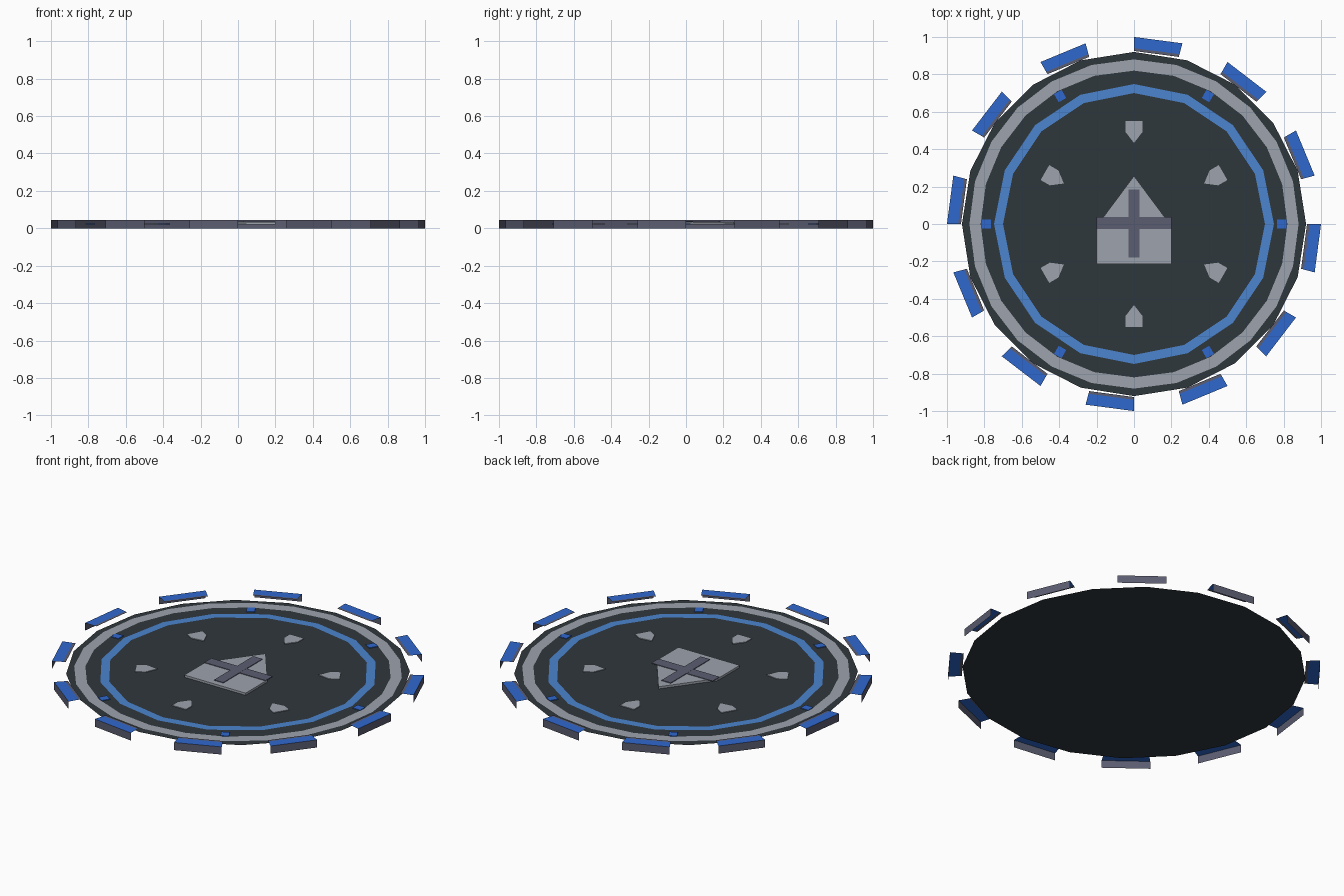
import bpy
import math
from mathutils import Matrix, Vector

cube = bpy.data.objects.get("Cube")
if cube:
    bpy.data.objects.remove(cube)

DISC_Z = 0.02
RIM_TOP = 0.045


def material(name, rgb):
    mat = bpy.data.materials.new(name)
    mat.use_nodes = True
    mat.diffuse_color = (*rgb, 1)
    mat.node_tree.nodes["Principled BSDF"].inputs["Base Color"].default_value = (*rgb, 1)
    return mat


charcoal = material("charcoal", (0.028, 0.038, 0.046))
light_grey = material("light_grey", (0.34, 0.37, 0.42))
slate = material("slate", (0.105, 0.11, 0.165))
sky_blue = material("sky_blue", (0.07, 0.235, 0.62))
deep_blue = material("deep_blue", (0.028, 0.14, 0.62))


def add_mesh(name, verts, faces, mats, face_mats=()):
    mesh = bpy.data.meshes.new(name)
    mesh.from_pydata(verts, [], faces)
    for mat in mats:
        mesh.materials.append(mat)
    for poly, index in zip(mesh.polygons, face_mats):
        poly.material_index = index
    obj = bpy.data.objects.new(name, mesh)
    bpy.context.collection.objects.link(obj)


def polar(radius, angle, z):
    return (radius * math.cos(angle), radius * math.sin(angle), z)


def circle(radius, sides, z):
    return [polar(radius, math.tau * i / sides, z) for i in range(sides)]


def flat_ring(name, inner, outer, sides, z, mat):
    verts = circle(inner, sides, z) + circle(outer, sides, z)
    faces = []
    for i in range(sides):
        j = (i + 1) % sides
        faces.append((i, sides + i, sides + j, j))
    add_mesh(name, verts, faces, [mat])


def plate(name, outline, bottom, top, mat, angle=0):
    """Extrude a counter-clockwise outline and turn it about the centre."""
    n = len(outline)
    turn = Matrix.Rotation(angle, 3, 'Z')
    verts = [turn @ Vector((x, y, z)) for z in (bottom, top) for x, y in outline]
    faces = [tuple(reversed(range(n))), tuple(range(n, 2 * n))]
    faces += [(i, (i + 1) % n, n + (i + 1) % n, n + i) for i in range(n)]
    add_mesh(name, verts, faces, [mat])


def box_outline(x0, x1, y0, y1):
    return [(x0, y0), (x1, y0), (x1, y1), (x0, y1)]


# Thin floor with two painted rings
add_mesh("floor_disc", circle(0.92, 20, DISC_Z), [tuple(range(20))], [charcoal])
flat_ring("outer_ring", 0.82, 0.88, 24, DISC_Z + 0.003, light_grey)
flat_ring("inner_ring", 0.70, 0.748, 16, DISC_Z + 0.003, sky_blue)

# Rim segments: open shells with an outer wall, a blue top and a grey inner lip
step = math.tau / 24
rim_profile = [(1.0, 0.0), (1.0, RIM_TOP), (0.94, RIM_TOP), (0.925, RIM_TOP)]
rim_faces = [(2 * i, 2 * i + 1, 2 * i + 3, 2 * i + 2) for i in range(3)]
for k in range(12):
    start = (2 * k + 1) * step
    verts = [polar(r, a, z) for r, z in rim_profile for a in (start, start + step)]
    add_mesh(f"rim_segment_{k + 1}", verts, rim_faces, [slate, deep_blue], [0, 1, 0])

# Markers between the rings and arrows pointing to the centre
arrow = [(0.433, 0), (0.493, -0.046), (0.55, -0.046), (0.55, 0.046), (0.493, 0.046)]
for k in range(6):
    angle = k * math.tau / 6
    plate(f"marker_{k + 1}", box_outline(0.765, 0.815, -0.023, 0.023),
          DISC_Z + 0.001, DISC_Z + 0.005, deep_blue, angle)
    plate(f"arrow_{k + 1}", arrow, DISC_Z + 0.001, DISC_Z + 0.005,
          light_grey, angle + math.tau / 12)

# Central pointed plate with a cross laid on it
house = [(-0.2, -0.215), (0.2, -0.215), (0.2, -0.012), (0, 0.257), (-0.2, -0.012)]
plate("centre_plate", house, DISC_Z + 0.001, 0.034, light_grey)
plate("cross_long_bar", box_outline(-0.03, 0.03, -0.18, 0.185), 0.034, 0.038, slate)
plate("cross_wide_bar", box_outline(-0.2, 0.2, -0.028, 0.037), 0.034, 0.0375, slate)
